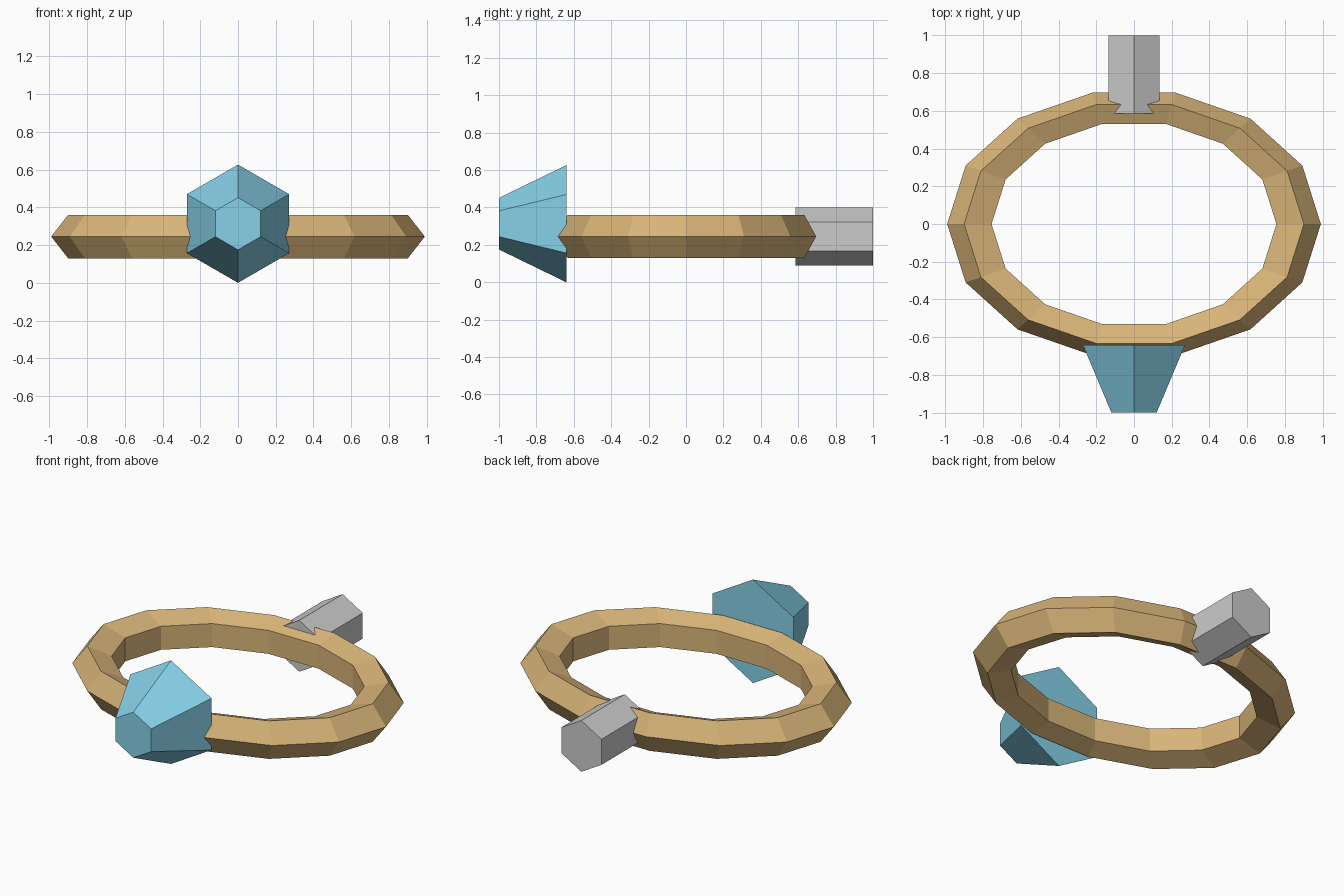
import bpy, bmesh
from math import sin, cos, pi

if "Cube" in bpy.data.objects:
    bpy.data.objects.remove(bpy.data.objects["Cube"])


def make_object(name, bm, color=None):
    bmesh.ops.recalc_face_normals(bm, faces=bm.faces)
    mesh = bpy.data.meshes.new(name)
    bm.to_mesh(mesh)
    bm.free()
    obj = bpy.data.objects.new(name, mesh)
    bpy.context.collection.objects.link(obj)
    if color:
        mat = bpy.data.materials.new(name + "_color")
        mat.diffuse_color = (*color, 1)
        mat.use_nodes = True
        mat.node_tree.nodes["Principled BSDF"].inputs["Base Color"].default_value = mat.diffuse_color
        mesh.materials.append(mat)
    return obj


def bridge(bm, a, b):
    n = len(a)
    for i in range(n):
        j = (i + 1) % n
        bm.faces.new((a[i], a[j], b[j], b[i]))


def hex_along_y(name, z, y0, r0, y1, r1, color=None):
    """Capped six-sided prism or frustum along y, with a corner pointing up."""
    bm = bmesh.new()
    ends = [[bm.verts.new((r * sin(k * pi / 3), y, z + r * cos(k * pi / 3)))
             for k in range(6)] for y, r in ((y0, r0), (y1, r1))]
    bridge(bm, *ends)
    for end in ends:
        bm.faces.new(end)
    return make_object(name, bm, color)


# Band: 14-sided oval ring with a five-sided cross-section
SEGS, SIDES = 14, 5
MAJOR, MINOR, Y_SCALE, Z_SCALE, Z_MID = 0.86, 0.13, 0.721, 0.93, 0.245
bm = bmesh.new()
sections = []
for i in range(SEGS):
    a = 2 * pi * i / SEGS
    section = []
    for k in range(SIDES):
        t = 2 * pi * k / SIDES
        r = MAJOR + MINOR * cos(t)
        section.append(bm.verts.new((r * cos(a), r * sin(a) * Y_SCALE,
                                     Z_MID + MINOR * sin(t) * Z_SCALE)))
    sections.append(section)
for i in range(SEGS):
    bridge(bm, sections[i], sections[(i + 1) % SEGS])
make_object("band", bm, (0.69, 0.46, 0.19))

# Gem: tapered hexagon on the front
hex_along_y("gem", 0.313, -0.64, 0.313, -1.0, 0.138, (0.24, 0.64, 0.81))

# Clasp: straight hexagonal peg at the back
hex_along_y("clasp", 0.245, 0.585, 0.155, 1.0, 0.155)
